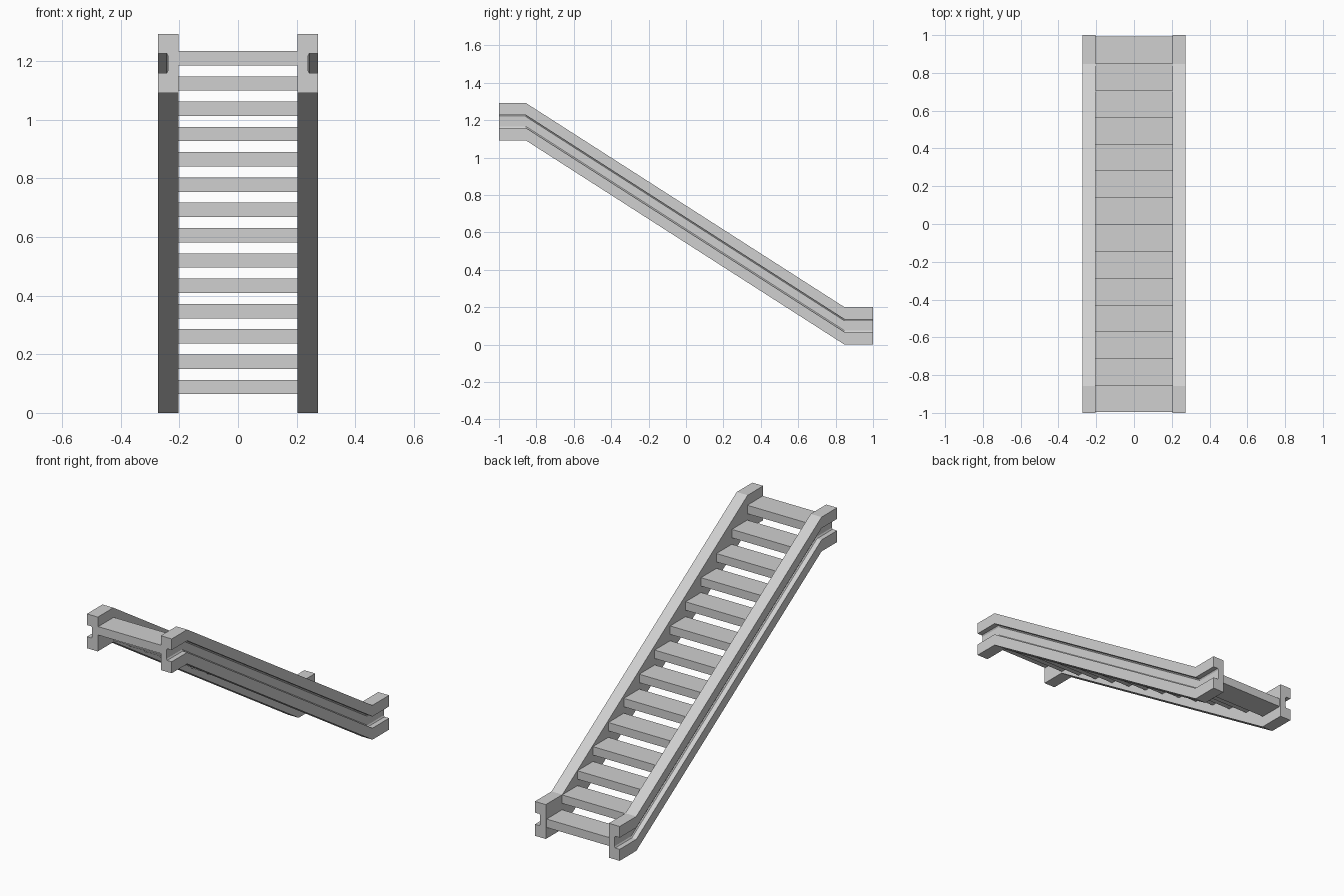
import bpy
import bmesh

cube = bpy.data.objects.get("Cube")
if cube:
    bpy.data.objects.remove(cube, do_unlink=True)

grey = bpy.data.materials.new("light grey")
grey.use_nodes = True
colour = (0.63, 0.63, 0.63, 1)
grey.diffuse_color = colour
grey.node_tree.nodes["Principled BSDF"].inputs["Base Color"].default_value = colour


def loft(name, rings):
    """Skin matching rings of points and cap both ends."""
    bm = bmesh.new()
    rows = [[bm.verts.new(p) for p in ring] for ring in rings]
    n = len(rows[0])
    for a, b in zip(rows, rows[1:]):
        for i in range(n):
            j = (i + 1) % n
            bm.faces.new((a[i], a[j], b[j], b[i]))
    bm.faces.new(rows[0])
    bm.faces.new(rows[-1])
    bmesh.ops.recalc_face_normals(bm, faces=bm.faces)
    mesh = bpy.data.meshes.new(name)
    bm.to_mesh(mesh)
    bm.free()
    mesh.materials.append(grey)
    obj = bpy.data.objects.new(name, mesh)
    bpy.context.collection.objects.link(obj)
    return obj


# Stringers: channel section with an outer groove, following the stair line
INNER, OUTER, GROOVE, HEIGHT = 0.203, 0.273, 0.239, 0.2
section = [(INNER, 0), (OUTER, 0), (OUTER, 0.067), (GROOVE + 0.005, 0.067),
           (GROOVE, 0.075), (GROOVE, 0.127), (GROOVE + 0.005, 0.135),
           (OUTER, 0.135), (OUTER, HEIGHT), (INNER, HEIGHT)]
path = [(-1, 1.092), (-0.857, 1.092), (0.847, 0), (1, 0)]
for side, name in ((1, "left_stringer"), (-1, "right_stringer")):
    loft(name, [[(side * x, y, base + z) for x, z in section] for y, base in path])

# Treads: evenly spaced slabs between the stringers
COUNT, RUN, RISE, THICK = 14, 0.142, 0.0863, 0.049
for i in range(COUNT):
    back = 0.992 - i * RUN
    top = 0.113 + i * RISE
    rings = [[(x, back, top), (x, back - RUN, top),
              (x, back - RUN, top - THICK), (x, back, top - THICK)]
             for x in (-INNER, INNER)]
    loft(f"tread_{i + 1}", rings)
